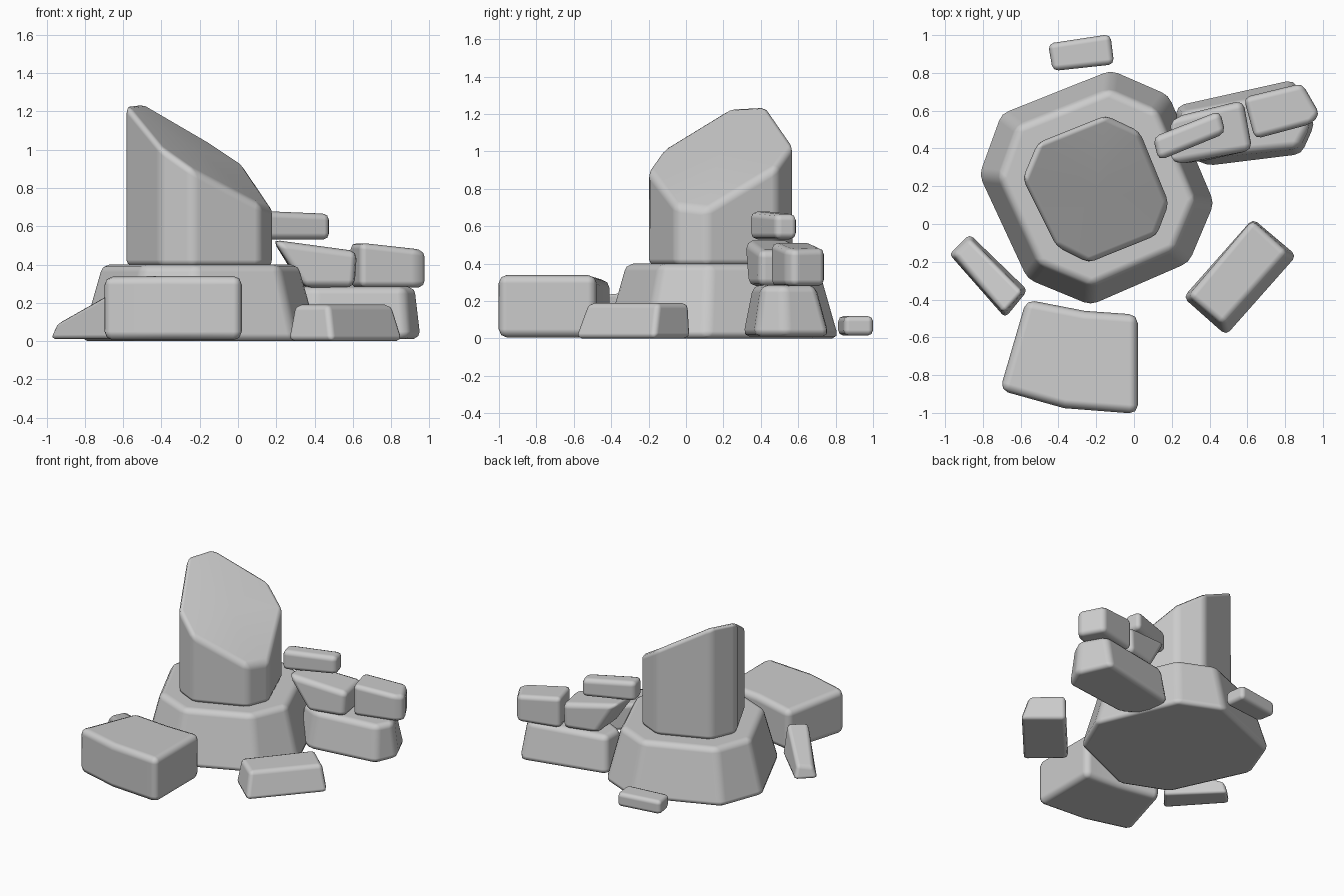
import bpy, bmesh
from mathutils import Vector


def stone(name, outline, z0, tops, taper=(1.0, 1.0), bevel=0.04, top_outline=None, crown=None):
    """Worn block: plan outline raised to a top (one height or one per corner)."""
    n = len(outline)
    if not isinstance(tops, (list, tuple)):
        tops = [tops] * n
    cx = sum(p[0] for p in outline) / n
    cy = sum(p[1] for p in outline) / n
    if top_outline is None:
        top_outline = [(cx + (x - cx) * taper[0], cy + (y - cy) * taper[1]) for x, y in outline]
    bm = bmesh.new()
    low = [bm.verts.new((x, y, z0)) for x, y in outline]
    high = [bm.verts.new((x, y, z)) for (x, y), z in zip(top_outline, tops)]
    bm.faces.new(low[::-1])
    for i in range(n):
        j = (i + 1) % n
        bm.faces.new((low[i], low[j], high[j], high[i]))
    if crown:
        c = bm.verts.new(Vector(crown))
        for i in range(n):
            bm.faces.new((high[i], high[(i + 1) % n], c))
    else:
        bm.faces.new(high)
    bmesh.ops.recalc_face_normals(bm, faces=bm.faces)
    mesh = bpy.data.meshes.new(name)
    bm.to_mesh(mesh)
    bm.free()
    mesh.shade_smooth()
    ob = bpy.data.objects.new(name, mesh)
    bpy.context.collection.objects.link(ob)
    # Rounded, worn edges
    b = ob.modifiers.new("worn_edges", 'BEVEL')
    b.width = bevel
    b.segments = 2
    b.limit_method = 'ANGLE'
    b.angle_limit = 0.52
    b.harden_normals = True
    return ob


# Eight-sided plinth
stone("plinth",
      [(-0.83, 0.26), (-0.57, -0.30), (-0.23, -0.44), (0.30, -0.21),
       (0.435, 0.11), (0.19, 0.69), (-0.12, 0.825), (-0.71, 0.59)],
      0.0, 0.4, taper=(0.82, 0.82))

# Broken column stump with slanted break
stone("broken_column",
      [(-0.59, 0.24), (-0.41, -0.12), (-0.24, -0.205), (0.12, -0.06),
       (0.185, 0.11), (0.03, 0.49), (-0.15, 0.575), (-0.51, 0.43)],
      0.39, [1.24, 1.02, 0.90, 0.71, 0.69, 0.92, 1.04, 1.25],
      bevel=0.035, crown=(-0.2, 0.18, 0.99))

# Large fallen block at the front
stone("front_block",
      [(-0.71, -0.88), (-0.37, -0.975), (0.02, -1.005), (0.02, -0.48), (-0.26, -0.46), (-0.57, -0.40)],
      0.005, [0.34, 0.34, 0.34, 0.34, 0.33, 0.31], bevel=0.045)

# Low slab at the right
stone("right_slab",
      [(0.255, -0.39), (0.49, -0.60), (0.87, -0.17), (0.63, 0.03)],
      0.0, 0.19,
      top_outline=[(0.29, -0.38), (0.47, -0.53), (0.81, -0.15), (0.625, 0.02)], bevel=0.03)

# Leaning wedge at the left
stone("left_wedge",
      [(-0.99, -0.16), (-0.68, -0.50), (-0.56, -0.35), (-0.87, -0.045)],
      0.01, [0.09, 0.24, 0.25, 0.11],
      top_outline=[(-0.95, -0.16), (-0.69, -0.47), (-0.59, -0.36), (-0.87, -0.08)], bevel=0.025)

# Small chip behind
stone("back_chip",
      [(-0.43, 0.81), (-0.105, 0.845), (-0.125, 1.005), (-0.455, 0.955)],
      0.015, 0.12, bevel=0.03)

# Collapsed wall: bottom course
stone("wall_bottom",
      [(0.22, 0.40), (0.38, 0.30), (0.89, 0.365), (0.96, 0.53), (0.85, 0.775), (0.22, 0.63)],
      0.01, 0.285, taper=(0.93, 0.72))

# Collapsed wall: middle course
stone("wall_middle_inner",
      [(0.35, 0.325), (0.615, 0.39), (0.57, 0.655), (0.33, 0.59)],
      0.28, [0.53, 0.47, 0.47, 0.53],
      top_outline=[(0.18, 0.31), (0.63, 0.39), (0.58, 0.655), (0.18, 0.56)])
stone("wall_middle_outer",
      [(0.64, 0.45), (0.94, 0.53), (0.985, 0.58), (0.89, 0.745), (0.58, 0.67)],
      0.28, [0.515, 0.48, 0.475, 0.48, 0.515])

# Collapsed wall: top course
stone("wall_top",
      [(0.13, 0.335), (0.485, 0.48), (0.455, 0.60), (0.10, 0.46)],
      0.53, [0.68, 0.665, 0.665, 0.68], bevel=0.035)
